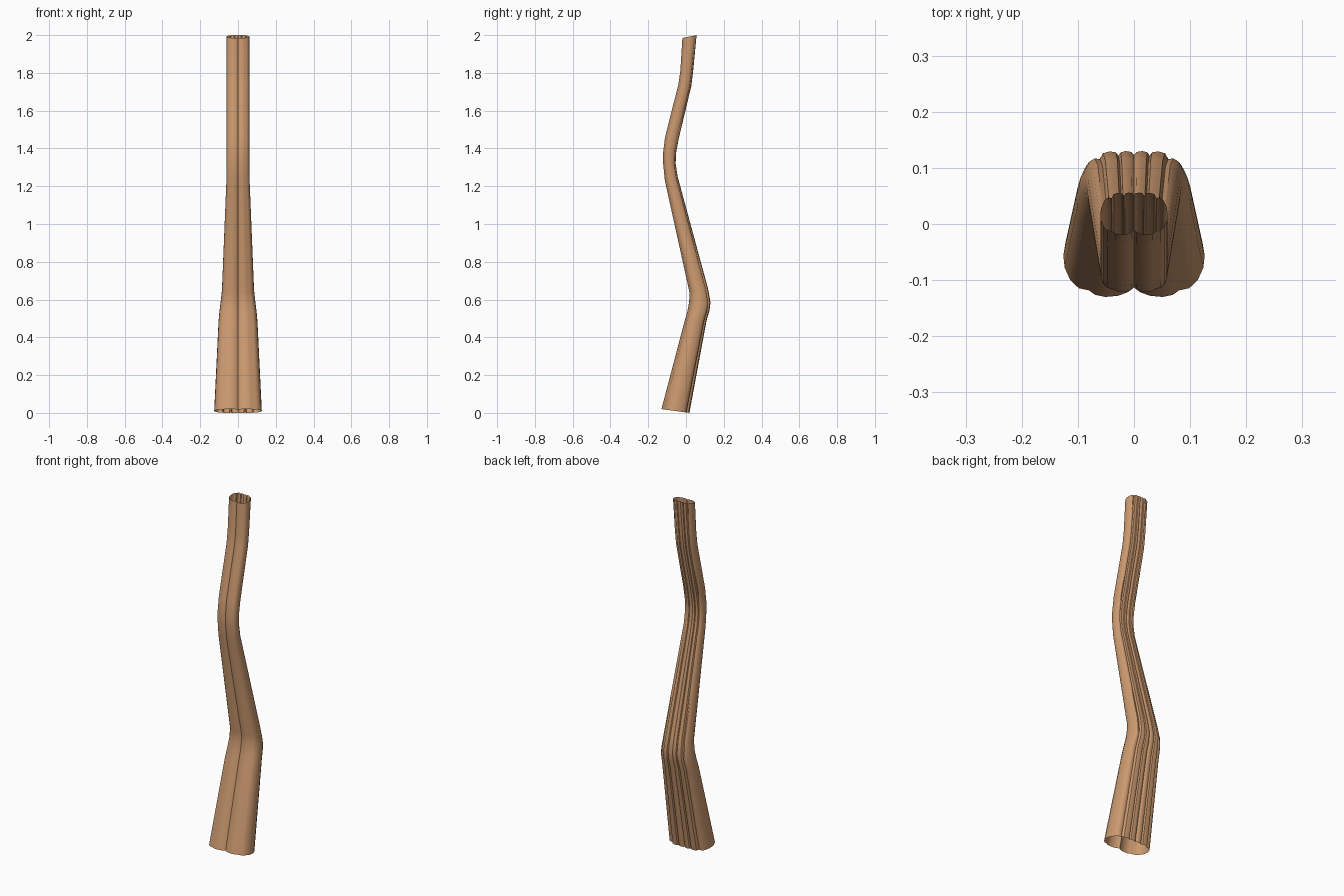
import bpy, math

# Right half of the fluted cross-section, front to back (x, depth), both -1..1
half = [(0, -.76), (.08, -.88), (.22, -.97), (.4, -1), (.55, -.95), (.64, -.84),
        (.78, -.79), (.9, -.6), (.98, -.3), (1, 0), (.97, .3), (.91, .52),
        (.86, .67), (.76, .77), (.66, .74), (.6, .93), (.47, .99), (.35, .96),
        (.3, .85), (.26, .96), (.16, 1), (.05, .97), (0, .88)]
profile = half + [(-x, v) for x, v in half[-2:0:-1]]

# Rings along the winding stem: front edge (y, z), back edge (y, z), half width
rings = [(-.13, .02, .018, 0, .126), (-.009, .48, .109, .49, .103),
         (.008, .54, .124, .54, .098), (.017, .59, .130, .585, .092),
         (.018, .64, .116, .66, .085), (-.112, 1.23, -.044, 1.25, .061),
         (-.121, 1.32, -.055, 1.32, .060), (-.121, 1.38, -.052, 1.38, .060),
         (-.111, 1.46, -.039, 1.45, .060), (-.040, 1.74, .028, 1.73, .060),
         (-.030, 1.81, .038, 1.81, .060), (-.019, 1.985, .056, 2.0, .060)]

verts = []
for fy, fz, by, bz, w in rings:
    for x, v in profile:
        t = (v + 1) / 2
        verts.append((x * w, fy + (by - fy) * t, fz + (bz - fz) * t))

# Open tube walls
n = len(profile)
faces = [(r * n + i, r * n + (i + 1) % n, (r + 1) * n + (i + 1) % n, (r + 1) * n + i)
         for r in range(len(rings) - 1) for i in range(n)]

mesh = bpy.data.meshes.new("fluted_stem")
mesh.from_pydata(verts, [], faces)
stem = bpy.data.objects.new("fluted_stem", mesh)
bpy.context.collection.objects.link(stem)

# Warm tan colour
tan = bpy.data.materials.new("warm_tan")
tan.diffuse_color = (.60, .32, .16, 1)
mesh.materials.append(tan)

bpy.context.view_layer.objects.active = stem
stem.select_set(True)
bpy.ops.object.shade_smooth_by_angle(angle=math.radians(40))
